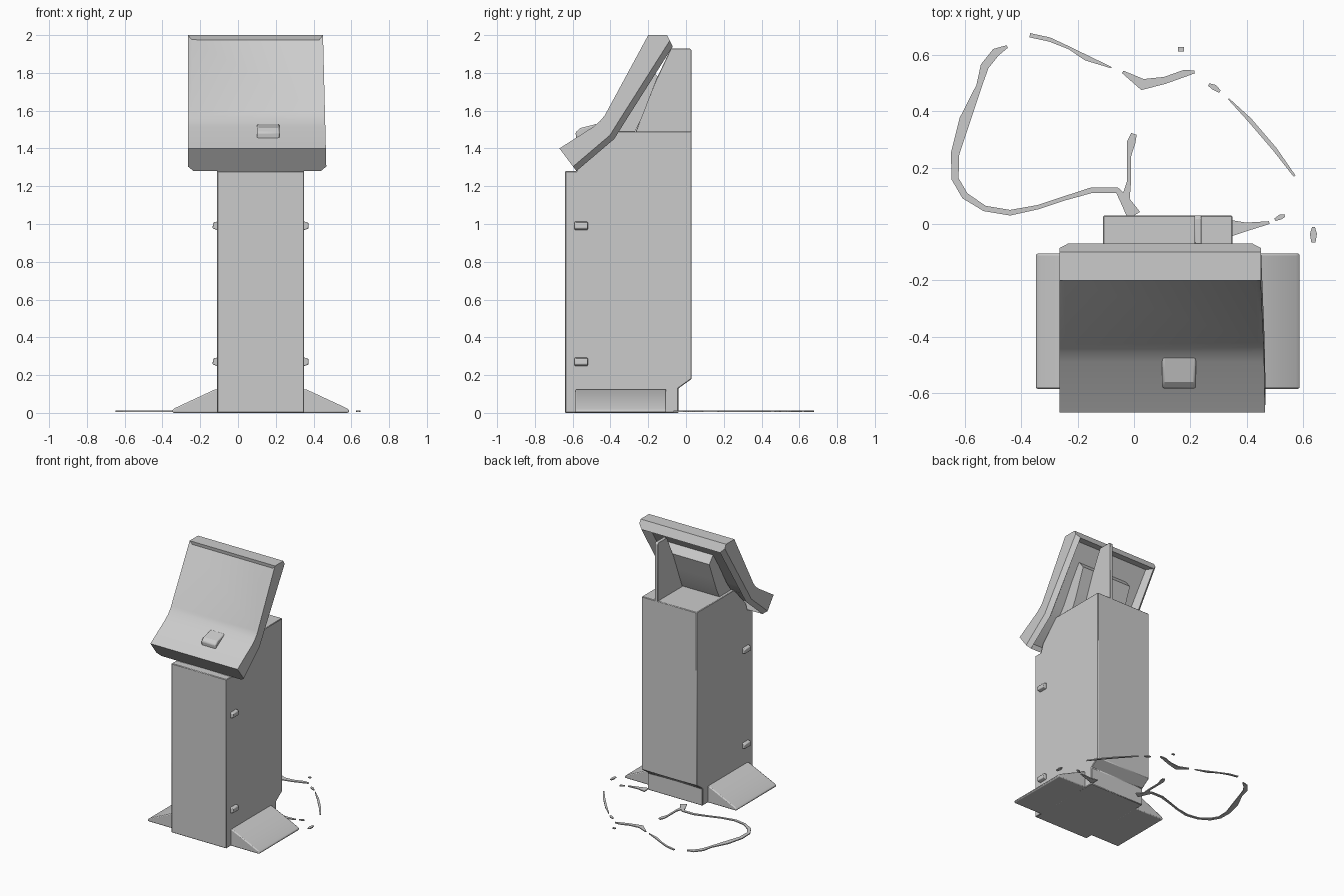
import bpy, bmesh, math
from mathutils import Vector

cube = bpy.data.objects.get("Cube")
if cube:
    bpy.data.objects.remove(cube, do_unlink=True)

grey = bpy.data.materials.new("light grey")
grey.use_nodes = True
colour = (0.6, 0.6, 0.6, 1)
grey.diffuse_color = colour
grey.node_tree.nodes["Principled BSDF"].inputs["Base Color"].default_value = colour

BODY_L, BODY_R = -0.11, 0.35


def finish(name, bm, bevel=0, segments=2):
    """Turn a bmesh into a shaded object with an optional edge bevel."""
    bmesh.ops.recalc_face_normals(bm, faces=bm.faces)
    mesh = bpy.data.meshes.new(name)
    bm.to_mesh(mesh)
    bm.free()
    obj = bpy.data.objects.new(name, mesh)
    bpy.context.collection.objects.link(obj)
    mesh.materials.append(grey)
    if bevel:
        mod = obj.modifiers.new("soft edges", 'BEVEL')
        mod.width = bevel
        mod.segments = segments
        mod.limit_method = 'ANGLE'
    bpy.ops.object.select_all(action='DESELECT')
    obj.select_set(True)
    bpy.context.view_layer.objects.active = obj
    bpy.ops.object.shade_smooth_by_angle(angle=math.radians(28))
    return obj


def prism(profile, start, end, axis='x'):
    """Extrude a profile: (y, z) along x, or (x, z) along y."""
    bm = bmesh.new()
    place = (lambda p, t: (t, p[0], p[1])) if axis == 'x' else (lambda p, t: (p[0], t, p[1]))
    rings = [[bm.verts.new(place(p, t)) for p in profile] for t in (start, end)]
    for ring in rings:
        bm.faces.new(ring)
    count = len(profile)
    for i in range(count):
        j = (i + 1) % count
        bm.faces.new((rings[0][i], rings[0][j], rings[1][j], rings[1][i]))
    bmesh.ops.recalc_face_normals(bm, faces=bm.faces)
    bm.normal_update()
    return bm


# Cabinet with a sloped top front and a recessed rear base
cabinet = [(-0.64, 0), (-0.64, 1.28), (-0.58, 1.28), (-0.56, 1.34), (-0.42, 1.49),
           (0.03, 1.49), (0.03, 0.18), (-0.04, 0.13), (-0.04, 0)]
finish("cabinet", prism(cabinet, BODY_L, BODY_R), 0.004, 1)

# Bent display housing
housing = [(-0.20, 2.0), (-0.43, 1.575), (-0.455, 1.545), (-0.49, 1.515), (-0.67, 1.40),
           (-0.58, 1.28), (-0.38, 1.45), (-0.33, 1.53), (-0.07, 1.94), (-0.10, 2.0)]
bm = prism(housing, -0.265, 0.455)
for v in bm.verts:
    if v.co.x > 0:
        v.co.x += 0.01 * (1.8 - v.co.z) / 0.4
bm.normal_update()


def is_back(face):
    return face.normal.y > 0.2 and face.normal.z < 0 and abs(face.normal.x) < 0.3


# Chamfered rear sides and hollow rear
rims = [e for e in bm.edges if any(is_back(f) for f in e.link_faces)
        and any(abs(f.normal.x) > 0.9 for f in e.link_faces)]
bmesh.ops.bevel(bm, geom=rims, offset=0.03, segments=1, affect='EDGES')
bm.normal_update()
bmesh.ops.inset_region(bm, faces=[f for f in bm.faces if is_back(f)],
                       thickness=0.035, depth=-0.05)
bm.normal_update()

# Screen sunk towards its top edge
screen = max((f for f in bm.faces if f.normal.y < -0.5 and f.normal.z > 0.2),
             key=lambda f: f.calc_area())
bmesh.ops.inset_individual(bm, faces=[screen], thickness=0.028)
inward = screen.normal.copy()
middle = screen.calc_center_median().z
for v in screen.verts:
    if v.co.z > middle:
        v.co -= inward * 0.015
finish("display_housing", bm)

# Support between the cabinet top and the display
neck = [(-0.46, 1.42), (-0.27, 1.49), (-0.235, 1.56), (-0.2, 1.65), (-0.15, 1.78),
        (-0.2, 1.84), (-0.36, 1.56)]
finish("display_neck", prism(neck, BODY_L + 0.02, BODY_R - 0.02))
fin = [(0.03, 1.48), (0.03, 1.92), (0.02, 1.93), (-0.08, 1.93), (-0.16, 1.76), (-0.27, 1.48)]
finish("rear_fin", prism(fin, 0.215, 0.24), 0.003, 1)

# Card reader ledge on the lower display
ledge = [(-0.58, 1.44), (-0.585, 1.485), (-0.56, 1.508), (-0.47, 1.53), (-0.47, 1.50)]
finish("card_reader", prism(ledge, 0.1, 0.22), 0.008)

# Sloped feet and side latches, mirrored about the cabinet
for side, edge, sign in (("right", BODY_L, -1), ("left", BODY_R, 1)):
    foot = [(edge - sign * 0.01, 0), (edge - sign * 0.01, 0.125), (edge + sign * 0.01, 0.125),
            (edge + sign * 0.225, 0.025), (edge + sign * 0.24, 0.012), (edge + sign * 0.235, 0)]
    finish(side + "_foot", prism(foot, -0.585, -0.105, 'y'), 0.012)
    for level, z in (("upper", 0.99), ("lower", 0.27)):
        latch = [(edge - sign * 0.01, z - 0.025), (edge - sign * 0.01, z + 0.025),
                 (edge + sign * 0.022, z + 0.018), (edge + sign * 0.025, z - 0.014)]
        finish(f"{side}_{level}_latch", prism(latch, -0.59, -0.52, 'y'), 0.005)


# Flat cable lying on the floor
def ribbon(name, points):
    """Flat strip through (x, y, width) points."""
    bm = bmesh.new()
    rows = []
    for i, (x, y, width) in enumerate(points):
        a = Vector(points[max(i - 1, 0)][:2])
        b = Vector(points[min(i + 1, len(points) - 1)][:2])
        d = (b - a).normalized() * width / 2
        rows.append([bm.verts.new((x - s * d.y, y + s * d.x, 0.006)) for s in (1, -1)])
    for (a, b), (c, d) in zip(rows, rows[1:]):
        bm.faces.new((a, b, d, c))
    extruded = bmesh.ops.extrude_face_region(bm, geom=bm.faces[:])
    for v in extruded["geom"]:
        if isinstance(v, bmesh.types.BMVert):
            v.co.z += 0.007
    finish(name, bm)


cables = {
    "loop": [(-0.45, 0.63, 0.01), (-0.49, 0.61, 0.03), (-0.53, 0.56, 0.03), (-0.55, 0.49, 0.02),
             (-0.60, 0.37, 0.04), (-0.635, 0.25, 0.03), (-0.635, 0.16, 0.025),
             (-0.6, 0.1, 0.025), (-0.53, 0.055, 0.02), (-0.44, 0.04, 0.02), (-0.34, 0.06, 0.015),
             (-0.25, 0.09, 0.015), (-0.15, 0.12, 0.02), (-0.06, 0.12, 0.02),
             (-0.03, 0.08, 0.035), (0, 0.03, 0.05)],
    "branch": [(-0.03, 0.09, 0.03), (-0.018, 0.15, 0.015), (-0.018, 0.24, 0.015),
               (-0.01, 0.29, 0.03), (0, 0.32, 0.02)],
    "rear": [(-0.37, 0.67, 0.015), (-0.3, 0.655, 0.015), (-0.23, 0.625, 0.01),
             (-0.17, 0.59, 0.02), (-0.08, 0.555, 0.005)],
    "wave": [(-0.04, 0.54, 0.01), (0.03, 0.495, 0.04), (0.11, 0.51, 0.025),
             (0.18, 0.535, 0.025), (0.215, 0.54, 0.01)],
    "short": [(0.265, 0.495, 0.01), (0.285, 0.485, 0.02), (0.305, 0.47, 0.01)],
    "diagonal": [(0.335, 0.445, 0.005), (0.41, 0.37, 0.015), (0.5, 0.265, 0.015),
                 (0.57, 0.17, 0.008)],
    "side": [(0.34, -0.015, 0.06), (0.4, -0.01, 0.03), (0.48, 0.005, 0.01)],
    "tip": [(0.5, 0.015, 0.01), (0.52, 0.025, 0.018), (0.535, 0.03, 0.01)],
    "end": [(0.637, -0.01, 0.01), (0.637, -0.035, 0.025), (0.637, -0.065, 0.015)],
    "dot": [(0.157, 0.62, 0.015), (0.177, 0.62, 0.015)],
}
for part, points in cables.items():
    ribbon("floor_cable_" + part, points)
